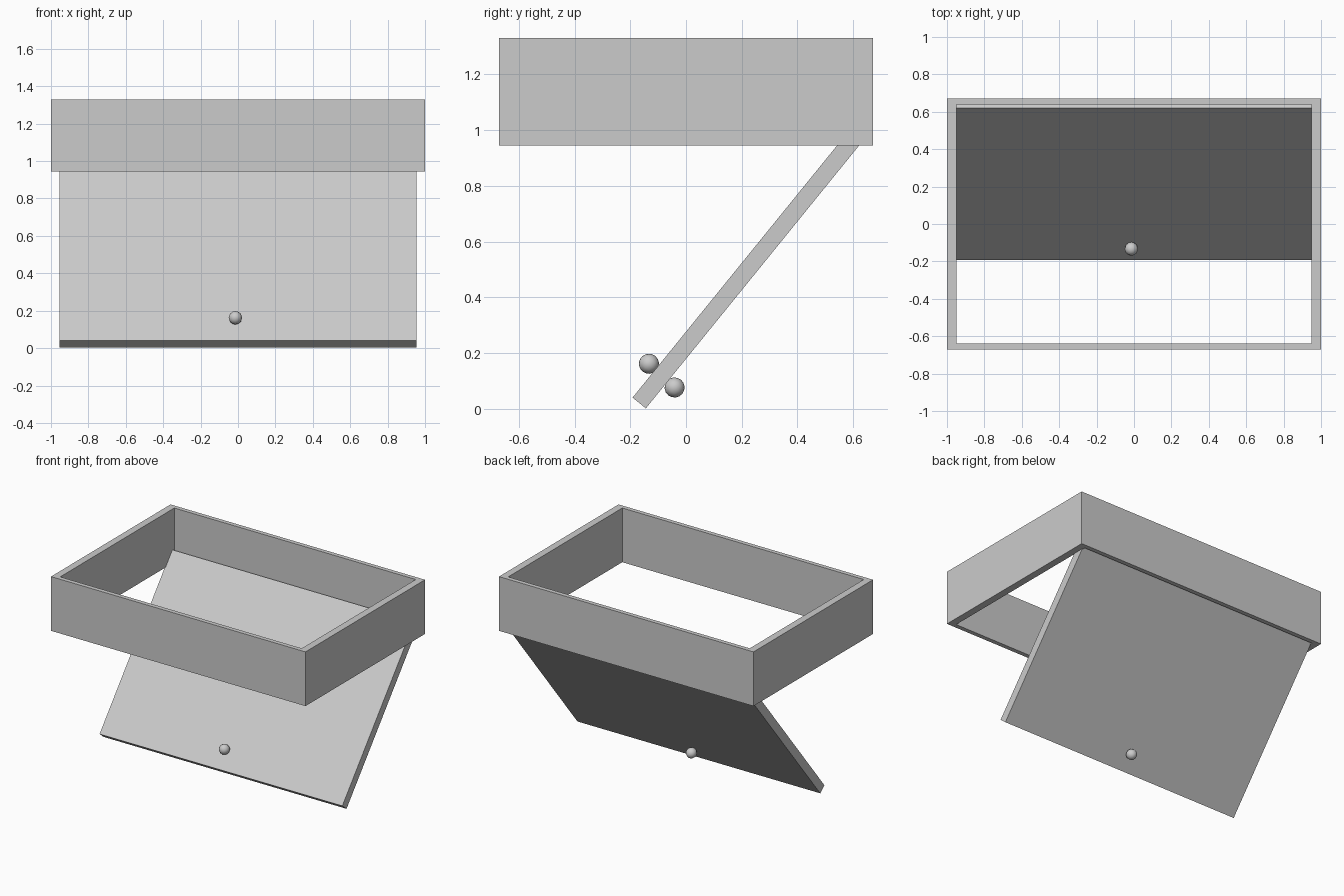
import bpy, bmesh, math
from mathutils import Vector, Matrix

if "Cube" in bpy.data.objects:
    bpy.data.objects.remove(bpy.data.objects["Cube"])


def add_object(name, bm):
    bmesh.ops.recalc_face_normals(bm, faces=bm.faces)
    mesh = bpy.data.meshes.new(name)
    bm.to_mesh(mesh)
    bm.free()
    obj = bpy.data.objects.new(name, mesh)
    bpy.context.collection.objects.link(obj)
    return obj


def rect(bm, hx, hy, z):
    return [bm.verts.new((sx * hx, sy * hy, z))
            for sx, sy in ((-1, -1), (1, -1), (1, 1), (-1, 1))]


# Open rectangular frame: four rectangular loops bridged into a ring
bm = bmesh.new()
loops = [rect(bm, 1.0, 0.671, 0.945), rect(bm, 1.0, 0.671, 1.33),
         rect(bm, 0.949, 0.64, 1.33), rect(bm, 0.949, 0.64, 0.945)]
for i in range(4):
    a, b = loops[i], loops[(i + 1) % 4]
    for j in range(4):
        k = (j + 1) % 4
        bm.faces.new((a[j], a[k], b[k], b[j]))
add_object("frame", bm)

# Tilted flap hanging from the back wall of the frame
angle = math.radians(50.95)
along = Vector((0, math.cos(angle), math.sin(angle)))
normal = Vector((0, -math.sin(angle), math.cos(angle)))
length, thick = 1.288, 0.0615
low_corner = Vector((0, -0.144, 0.002))
centre = low_corner + along * length / 2 + normal * thick / 2
bm = bmesh.new()
bmesh.ops.create_cube(bm, size=1, matrix=Matrix.Translation(centre)
                      @ Matrix.Rotation(angle, 4, 'X')
                      @ Matrix.Diagonal((1.908, length, thick, 1)))
add_object("flap", bm)

# Round knob on each side of the flap
for name, y, z in (("front_knob", -0.133, 0.162), ("back_knob", -0.041, 0.077)):
    bm = bmesh.new()
    bmesh.ops.create_uvsphere(bm, u_segments=12, v_segments=8, radius=0.036,
                              matrix=Matrix.Translation((-0.014, y, z))
                              @ Matrix.Rotation(angle, 4, 'X'))
    for f in bm.faces:
        f.smooth = True
    add_object(name, bm)
